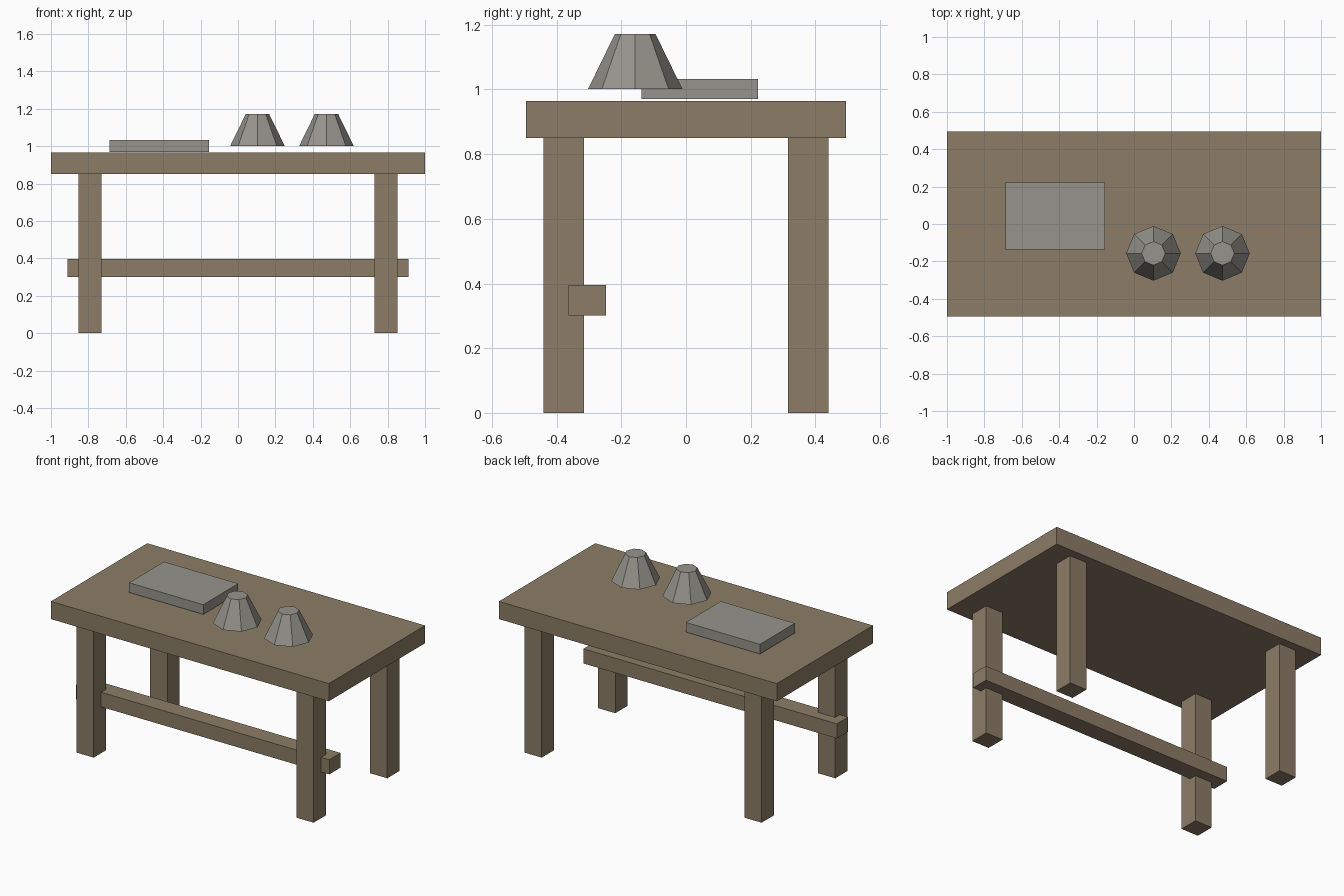
import bpy

if "Cube" in bpy.data.objects:
    bpy.data.objects.remove(bpy.data.objects["Cube"])


def material(name, rgb):
    m = bpy.data.materials.new(name)
    m.diffuse_color = (*rgb, 1.0)
    m.use_nodes = True
    m.node_tree.nodes["Principled BSDF"].inputs["Base Color"].default_value = m.diffuse_color
    return m


wood = material("brown wood", (0.262, 0.202, 0.133))
grey = material("warm grey", (0.305, 0.296, 0.262))


def finish(name, mat):
    ob = bpy.context.object
    ob.name = ob.data.name = name
    ob.data.materials.append(mat)
    bpy.ops.object.transform_apply(location=False, rotation=False, scale=True)
    return ob


def box(name, x, y, z, mat):
    """Box from (min, max) ranges on each axis."""
    r = (x, y, z)
    bpy.ops.mesh.primitive_cube_add(size=1, location=[(a + b) / 2 for a, b in r])
    bpy.context.object.scale = [b - a for a, b in r]
    return finish(name, mat)


# Table top
box("table_top", (-1, 1), (-0.495, 0.495), (0.85, 0.965), wood)

# Four square legs
for sx, side in ((-1, "left"), (1, "right")):
    for sy, end in ((-1, "front"), (1, "back")):
        x = sorted((sx * 0.73, sx * 0.853))
        y = sorted((sy * 0.316, sy * 0.441))
        box(f"{end}_{side}_leg", x, y, (0, 0.85), wood)

# Single stretcher running past the front legs
box("front_stretcher", (-0.912, 0.912), (-0.364, -0.248), (0.301, 0.396), wood)

# Flat slab lying just above the top
box("slab", (-0.688, -0.154), (-0.137, 0.222), (0.97, 1.033), grey)

# Two eight-sided tapered weights
for name, x in (("left_weight", 0.104), ("right_weight", 0.473)):
    bpy.ops.mesh.primitive_cone_add(vertices=8, radius1=0.146, radius2=0.063,
                                    depth=0.17, location=(x, -0.157, 1.086))
    finish(name, grey)
